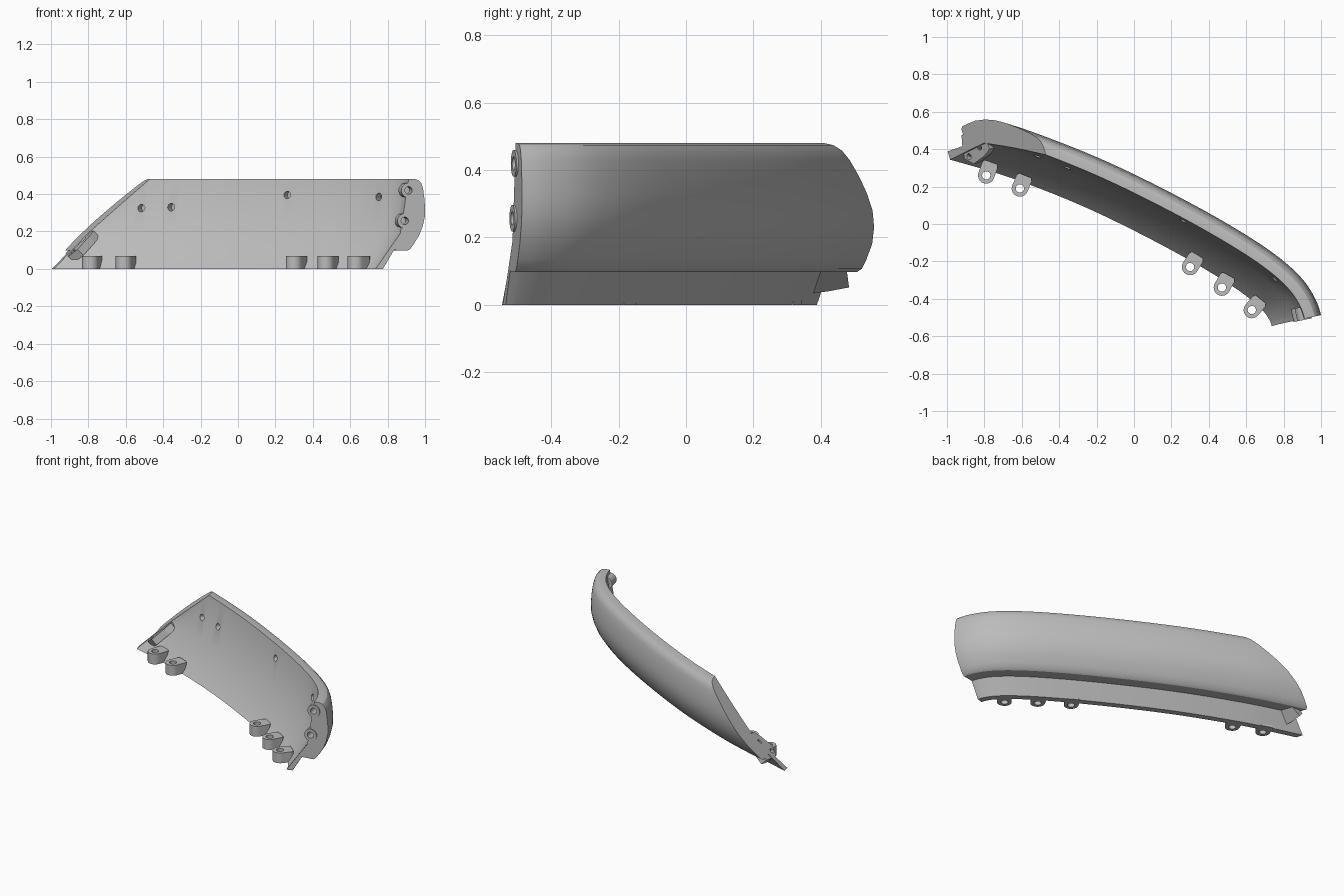
import bpy, bmesh, math
from mathutils import Vector

cube = bpy.data.objects.get("Cube")
if cube:
    bpy.data.objects.remove(cube, do_unlink=True)

grey = bpy.data.materials.new("plain_grey")
grey.use_nodes = True
GREY = (0.5, 0.5, 0.5, 1)
grey.diffuse_color = GREY
grey.node_tree.nodes["Principled BSDF"].inputs["Base Color"].default_value = GREY

UP = Vector((0, 0, 1))
CUT_POINT = Vector((-0.48, 0.40, 0.48))
CUT_NORMAL = Vector((-0.68, -0.19, 0.735)).normalized()


def finish(bm, name):
    bmesh.ops.recalc_face_normals(bm, faces=bm.faces)
    mesh = bpy.data.meshes.new(name)
    bm.to_mesh(mesh)
    bm.free()
    mesh.materials.append(grey)
    obj = bpy.data.objects.new(name, mesh)
    bpy.context.collection.objects.link(obj)
    return obj


def smooth(obj, angle=30):
    bpy.ops.object.select_all(action='DESELECT')
    obj.select_set(True)
    bpy.context.view_layer.objects.active = obj
    bpy.ops.object.shade_smooth_by_angle(angle=math.radians(angle))


def loft(bm, rings, closed=False):
    """Join equal rings of points; cap the ends unless closed."""
    loops = [[bm.verts.new(p) for p in ring] for ring in rings]
    pairs = list(zip(loops, loops[1:])) + ([(loops[-1], loops[0])] if closed else [])
    for a, b in pairs:
        for i in range(len(a)):
            j = (i + 1) % len(a)
            bm.faces.new((a[i], a[j], b[j], b[i]))
    if not closed:
        bm.faces.new(loops[0])
        bm.faces.new(loops[-1])


def circle(centre, axis, radius, n=20):
    u = axis.orthogonal().normalized()
    v = axis.cross(u).normalized()
    return [centre + radius * (math.cos(t) * u + math.sin(t) * v)
            for t in (2 * math.pi * i / n for i in range(n))]


def drill(obj, holes):
    """Cut round holes: each is start, direction, depth, radius."""
    for start, axis, depth, radius in holes:
        axis = axis.normalized()
        bm = bmesh.new()
        loft(bm, [circle(start, axis, radius), circle(start + axis * depth, axis, radius)])
        cutter = finish(bm, "hole_cutter")
        cutter.hide_render = True
        mod = obj.modifiers.new("hole", 'BOOLEAN')
        mod.operation, mod.solver, mod.object = 'DIFFERENCE', 'EXACT', cutter
        bpy.context.view_layer.objects.active = obj
        bpy.ops.object.modifier_apply(modifier=mod.name)
        bpy.data.objects.remove(cutter, do_unlink=True)


# Plan curve of the outermost skin
plan = [Vector(p) for p in ((-1.3, .70), (-1.1, .655), (-.72, .55), (-.5, .477), (-.18, .35),
                            (.14, .197), (.46, .025), (.725, -.14), (.89, -.28),
                            (.97, -.40), (1.0, -.487), (1.02, -.58))]
path = []
for a, b, c, d in zip(plan, plan[1:], plan[2:], plan[3:]):
    for k in range(7):
        t = k / 7
        path.append(0.5 * (2 * b + (c - a) * t + (2 * a - 5 * b + 4 * c - d) * t * t
                           + (3 * b - a - 3 * c + d) * t ** 3))
path.append(plan[-2])
for _ in range(6):
    path = [path[0]] + [(p + 2 * q + r) / 4 for p, q, r in zip(path, path[1:], path[2:])] + [path[-1]]

# Cross-section: distance inward from the skin, height
section = [(.27, 0), (.135, .19), (.09, .48), (.055, .48), (.035, .474), (.02, .458), (.011, .43),
           (.004, .38), (0, .33), (.001, .28), (.012, .23), (.032, .18), (.06, .135),
           (.08, .107), (.095, .098), (.17, .1), (.23, 0)]
rings = []
for i, p in enumerate(path):
    tangent = path[min(i + 1, len(path) - 1)] - path[max(i - 1, 0)]
    if i == len(path) - 1:
        tangent = Vector((.21, -.98))
    tangent.normalize()
    inward = Vector((tangent.y, -tangent.x))
    rings.append([(p.x + inward.x * d, p.y + inward.y * d, z) for d, z in section])

# Main shell with the slanted end cut
bm = bmesh.new()
loft(bm, rings)
cut = bmesh.ops.bisect_plane(bm, geom=bm.verts[:] + bm.edges[:] + bm.faces[:],
                             plane_co=CUT_POINT, plane_no=CUT_NORMAL, clear_outer=True)
bmesh.ops.holes_fill(bm, edges=[e for e in bm.edges if e.is_boundary])
shell = finish(bm, "curved_shell")

# Bolt sleeves on the square end
end_dir = Vector((.21, -.98, 0))
sleeve_holes = []
for n, (x, y, z) in enumerate(((.912, -.512, .42), (.892, -.516, .257))):
    c = Vector((x, y, z))
    bm = bmesh.new()
    back = c - end_dir * .07
    loft(bm, [circle(c, end_dir, .04), circle(back, end_dir, .04),
              circle(back, end_dir, .02), circle(c, end_dir, .02)], closed=True)
    smooth(finish(bm, f"end_sleeve_{n + 1}"))
    sleeve_holes.append((c + end_dir * .05, -end_dir, .12, .02))

# Small screw holes in the inner wall, square to it
wall_in = Vector((.45, .89, 0))
wall_holes = [(Vector((x, y, z)) - wall_in * .05, wall_in, .1, .02)
              for x, y, z in ((-.52, .355, .325), (-.36, .295, .33),
                              (.26, .01, .395), (.76, -.28, .385))]
drill(shell, sleeve_holes + wall_holes)
smooth(shell)


# Mounting pad lying on the slanted cut
def on_cut(x, y, drop=.004):
    z = CUT_POINT.z - (CUT_NORMAL.x * (x - CUT_POINT.x)
                       + CUT_NORMAL.y * (y - CUT_POINT.y)) / CUT_NORMAL.z
    return Vector((x, y, z)) - CUT_NORMAL * drop


corners = [(-.925, .475), (-.80, .46), (-.775, .40), (-.80, .365), (-.86, .32), (-.91, .35), (-.92, .41)]
bm = bmesh.new()
loft(bm, [[on_cut(x, y) for x, y in corners], [on_cut(x, y, .05) for x, y in corners]])
pad = finish(bm, "slanted_mounting_pad")
drill(pad, [(on_cut(x, y, -.03), -CUT_NORMAL, .07, .016) for x, y in ((-.885, .36), (-.83, .41))])

# Screw lugs along the lower lip: round nose, square root, through hole
for n, (x, y) in enumerate(((-.79, .26), (-.61, .19), (.30, -.23), (.47, -.34), (.63, -.46))):
    near = min(path, key=lambda p: (p - Vector((x, y))).length)
    out = Vector((near.x - x, near.y - y, 0)).normalized()
    side = out.cross(UP)
    c = Vector((x, y, 0))
    outer, inner = [], []
    for i in range(28):
        a = 2 * math.pi * i / 28
        s, f = math.sin(a), math.cos(a)
        inner.append(c + .022 * (s * side + f * out))
        if f > 0:
            k = 1 / max(abs(s), f)
            outer.append(c + .044 * s * k * side + .075 * f * k * out)
        else:
            outer.append(c + .044 * (s * side + f * out))
    bm = bmesh.new()
    lift = UP * .068
    loft(bm, [outer, [p + lift for p in outer], [p + lift for p in inner], inner], closed=True)
    smooth(finish(bm, f"lower_lug_{n + 1}"))
